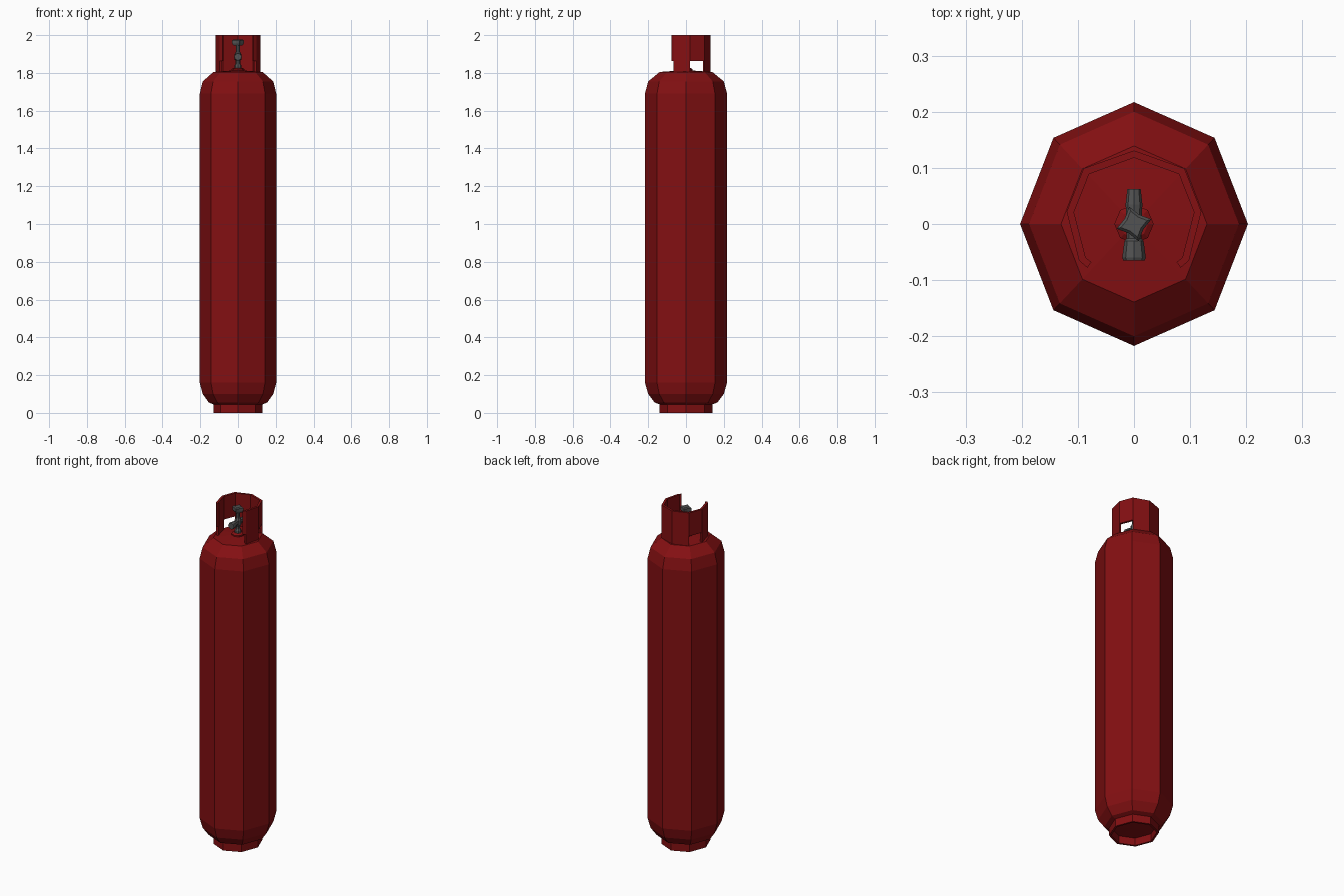
import bpy, bmesh, math
from mathutils import Matrix

if "Cube" in bpy.data.objects:
    bpy.data.objects.remove(bpy.data.objects["Cube"])


def material(name, rgb):
    m = bpy.data.materials.new(name)
    m.diffuse_color = (*rgb, 1)
    m.use_nodes = True
    m.node_tree.nodes["Principled BSDF"].inputs["Base Color"].default_value = m.diffuse_color
    return m


RED = material("dark red paint", (0.23, 0.005, 0.006))
GREY = material("dark grey metal", (0.085, 0.085, 0.085))


def finish(bm, name, mat):
    bmesh.ops.remove_doubles(bm, verts=bm.verts, dist=1e-5)
    bmesh.ops.recalc_face_normals(bm, faces=bm.faces)
    me = bpy.data.meshes.new(name)
    bm.to_mesh(me)
    bm.free()
    me.materials.append(mat)
    ob = bpy.data.objects.new(name, me)
    bpy.context.collection.objects.link(ob)
    return ob


def lathe(name, profile, mat, sides=8, sx=1.0, sy=1.0, matrix=None, star=1.0):
    """Revolve (radius, height) points; star < 1 pulls in every second vertex."""
    bm = bmesh.new()
    rings = []
    for r, z in profile:
        if r == 0:
            rings.append([bm.verts.new((0, 0, z))])
            continue
        ring = []
        for i in range(sides):
            a = 2 * math.pi * i / sides
            k = r * (star if i % 2 else 1)
            ring.append(bm.verts.new((k * sx * math.cos(a), k * sy * math.sin(a), z)))
        rings.append(ring)
    for a, b in zip(rings, rings[1:]):
        for i in range(sides):
            j = (i + 1) % sides
            q = [a[i % len(a)], a[j % len(a)], b[j % len(b)], b[i % len(b)]]
            bm.faces.new(list(dict.fromkeys(q)))
    if matrix:
        bm.transform(matrix)
    return finish(bm, name, mat)


# Tank body, slightly deeper than wide
lathe("tank_body", [(0, 0.04), (0.13, 0.045), (0.155, 0.055), (0.187, 0.10), (0.203, 0.16),
                    (0.203, 1.69), (0.187, 1.755), (0.13, 1.805), (0, 1.815)],
      RED, sy=1.07)

# Hollow foot ring
lathe("foot_ring", [(0.118, 0.05), (0.118, 0), (0.13, 0), (0.13, 0.05), (0.118, 0.05)],
      RED, sy=1.07)

# Boss under the valve
lathe("valve_boss", [(0.035, 1.80), (0.035, 1.82), (0.025, 1.826), (0, 1.826)], RED)

# Collar: half path from back to front opening, (outer, inner, bottom height of next panel)
TOP, HIGH, LOW = 2.0, 1.863, 1.80
half = [((0.0, 0.131), (0.0, 0.118), LOW),
        ((0.090, 0.099), (0.080, 0.089), HIGH),
        ((0.120, 0.022), (0.107, 0.021), LOW),
        ((0.098, -0.065), (0.086, -0.060), HIGH),
        ((0.083, -0.078), (0.076, -0.068), LOW)]
bm = bmesh.new()
for s in (1, -1):
    for (o1, i1, z), (o2, i2, _) in zip(half, half[1:]):
        levels = [z, TOP] if z == HIGH else [z, HIGH, TOP]
        for za, zb in zip(levels, levels[1:]):
            corners = [[bm.verts.new((s * p[0], p[1], h)) for p in (o1, o2, i2, i1)]
                       for h in (za, zb)]
            lo, hi = corners
            bm.faces.new(lo)
            bm.faces.new(hi)
            for k in range(4):
                n = (k + 1) % 4
                bm.faces.new((lo[k], lo[n], hi[n], hi[k]))
bmesh.ops.remove_doubles(bm, verts=bm.verts, dist=1e-5)
# drop the internal walls shared by neighbouring blocks
seen = {}
for f in bm.faces:
    seen.setdefault(frozenset(v.index for v in f.verts), []).append(f)
bm.verts.index_update()
seen = {}
for f in bm.faces:
    seen.setdefault(frozenset(v.index for v in f.verts), []).append(f)
inner = [f for group in seen.values() if len(group) > 1 for f in group]
bmesh.ops.delete(bm, geom=inner, context='FACES_ONLY')
finish(bm, "valve_collar", RED)

# Valve stem with a flared foot
lathe("valve_stem", [(0, 1.815), (0.018, 1.815), (0.018, 1.84), (0.012, 1.85), (0.012, 1.865),
                     (0.018, 1.87), (0.018, 1.90), (0.012, 1.91), (0.010, 1.95), (0, 1.95)], GREY)

# Outlet lying along y: wide nut at the front, narrow plug at the back
along_y = Matrix.Translation((0, 0, 1.885)) @ Matrix.Rotation(math.radians(-90), 4, 'X')
lathe("valve_outlet", [(0, -0.065), (0.019, -0.065), (0.021, -0.060), (0.017, -0.030),
                       (0.013, -0.026), (0.014, 0.02), (0.015, 0.035), (0.012, 0.062),
                       (0, 0.062)], GREY, matrix=along_y)

# Lobed hand wheel
lathe("hand_wheel", [(0, 1.945), (0.024, 1.945), (0.032, 1.955), (0.032, 1.972),
                     (0.024, 1.978), (0, 1.978)], GREY, star=0.6,
      matrix=Matrix.Rotation(math.radians(15), 4, 'Z'))
